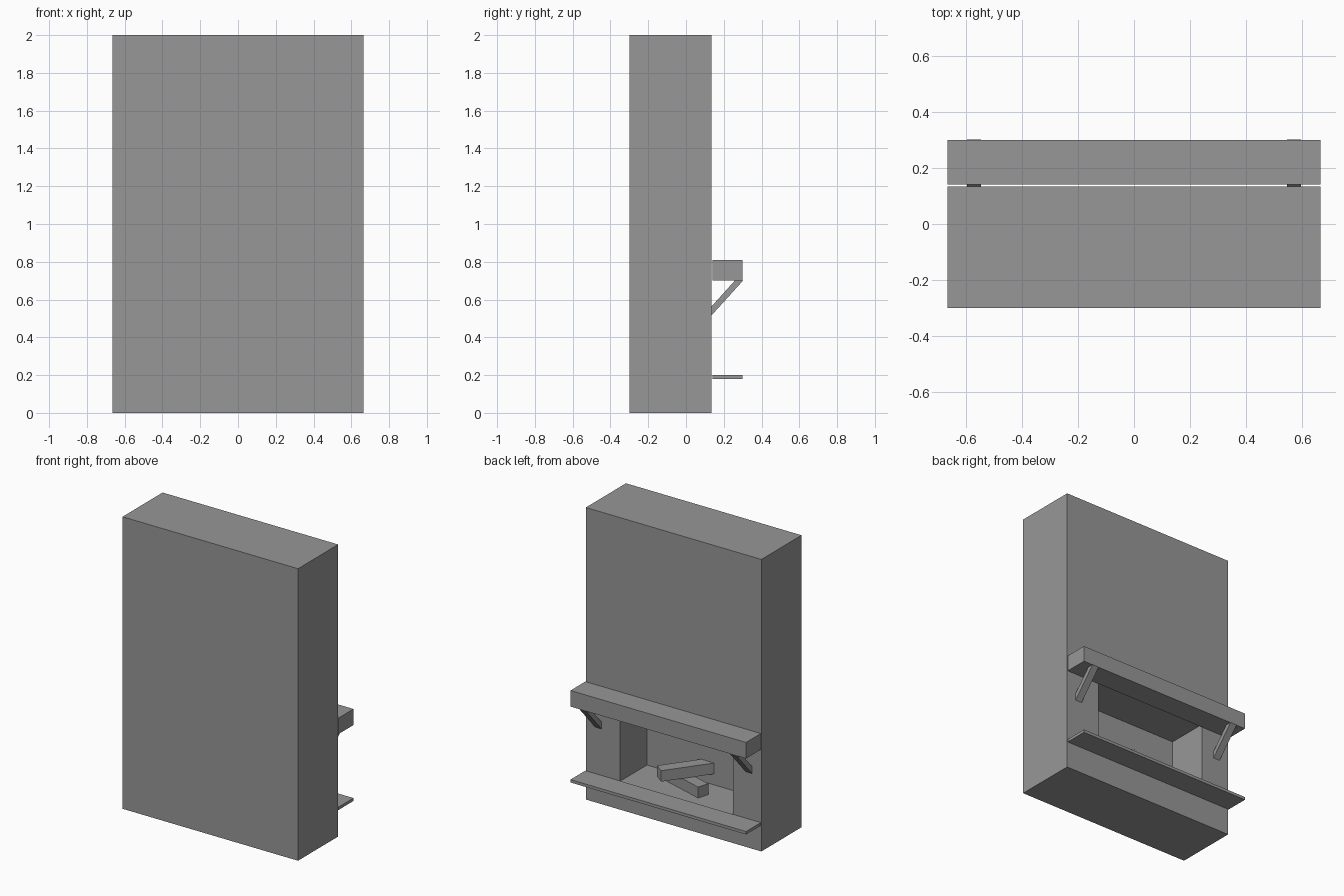
import bpy, bmesh
from math import atan2
from mathutils import Matrix, Vector

if "Cube" in bpy.data.objects:
    bpy.data.objects.remove(bpy.data.objects["Cube"])

stone = bpy.data.materials.new("plain grey")
stone.use_nodes = True
GREY = (0.31, 0.31, 0.31, 1)
stone.diffuse_color = GREY
stone.node_tree.nodes["Principled BSDF"].inputs["Base Color"].default_value = GREY

HALF_WIDTH = 0.665
FRONT, WALL = -0.30, 0.134
FLOOR = 0.195


def finish(name, bm):
    bmesh.ops.recalc_face_normals(bm, faces=bm.faces)
    mesh = bpy.data.meshes.new(name)
    bm.to_mesh(mesh)
    bm.free()
    mesh.materials.append(stone)
    obj = bpy.data.objects.new(name, mesh)
    bpy.context.collection.objects.link(obj)
    return obj


def box_mesh(size, centre, turn=0.0):
    bm = bmesh.new()
    matrix = (Matrix.Translation(centre) @ Matrix.Rotation(turn, 4, 'Z')
              @ Matrix.Diagonal((*size, 1)))
    bmesh.ops.create_cube(bm, size=1, matrix=matrix)
    return bm


def slab(name, x, y, z):
    size = [r[1] - r[0] for r in (x, y, z)]
    centre = [(r[0] + r[1]) / 2 for r in (x, y, z)]
    return finish(name, box_mesh(size, centre))


# Chimney block with a firebox sunk into the hearth side
bm = box_mesh((2 * HALF_WIDTH, WALL - FRONT, 2),
              (0, (FRONT + WALL) / 2, 1))
bm.faces.ensure_lookup_table()
opening = max(bm.faces, key=lambda f: f.calc_center_median().y)
for depth in (0, 0.29):
    bmesh.ops.inset_individual(bm, faces=[opening], thickness=0.01)
    mid = opening.calc_center_median()
    for v in opening.verts:
        v.co = Vector((-0.45 if v.co.x < mid.x else 0.405,
                       WALL - depth,
                       FLOOR if v.co.z < mid.z else 0.725))
finish("chimney_block", bm)

# Mantel and hearth shelves, standing just off the wall
across = (-HALF_WIDTH, HALF_WIDTH)
slab("mantel_shelf", across, (0.14, 0.30), (0.70, 0.81))
slab("hearth_shelf", across, (0.14, 0.30), (0.18, 0.20))

# Slanted brackets under the mantel
profile = [(WALL, 0.515), (0.302, 0.70), (0.258, 0.70), (WALL, 0.562)]
for side, x in (("left", 0.57), ("right", -0.57)):
    bm = bmesh.new()
    face = bm.faces.new([bm.verts.new((x - 0.025, y, z)) for y, z in profile])
    ends = bmesh.ops.extrude_face_region(bm, geom=[face], use_keep_orig=True)["geom"]
    bmesh.ops.translate(bm, vec=(0.05, 0, 0),
                        verts=[g for g in ends if isinstance(g, bmesh.types.BMVert)])
    finish(side + "_mantel_bracket", bm)

# Two crossed logs
LOG = (0.35, 0.08, 0.075)
finish("lower_log", box_mesh(LOG, (0.023, -0.03, FLOOR + 0.0375), atan2(-0.287, 0.957)))
finish("upper_log", box_mesh(LOG, (0.03, -0.04, FLOOR + 0.1125), atan2(0.81, 0.59)))
